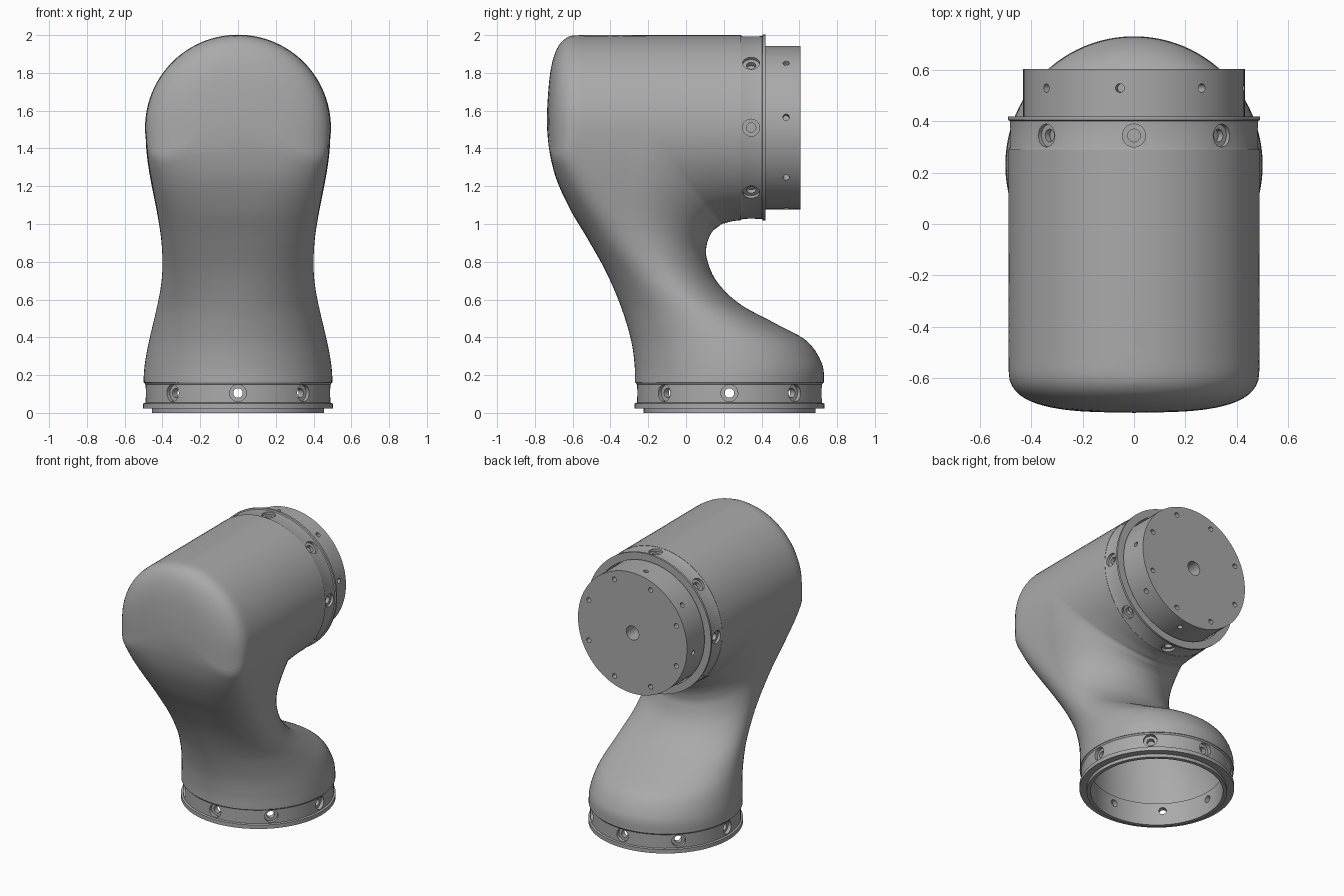
import bpy, bmesh, math
from mathutils import Matrix

cube = bpy.data.objects.get("Cube")
if cube:
    bpy.data.objects.remove(cube, do_unlink=True)

grey = bpy.data.materials.new("machined_grey")
grey.use_nodes = True
colour = (0.4, 0.4, 0.4, 1)
grey.diffuse_color = colour
grey.node_tree.nodes["Principled BSDF"].inputs["Base Color"].default_value = colour

BASE_Y, HEAD_Z, HEAD_R = 0.23, 1.51, 0.49
BASE = Matrix.Translation((0, BASE_Y, 0))
HEAD = Matrix.Translation((0, 0, HEAD_Z)) @ Matrix.Rotation(-math.pi / 2, 4, 'X')


def make_object(name, bm):
    mesh = bpy.data.meshes.new(name)
    bm.to_mesh(mesh)
    bm.free()
    obj = bpy.data.objects.new(name, mesh)
    bpy.context.collection.objects.link(obj)
    mesh.materials.append(grey)
    return obj


def activate(obj):
    bpy.ops.object.select_all(action='DESELECT')
    obj.select_set(True)
    bpy.context.view_layer.objects.active = obj


def smooth(obj):
    activate(obj)
    bpy.ops.object.shade_smooth_by_angle(angle=math.radians(32))


def apply_modifiers(obj):
    activate(obj)
    for mod in list(obj.modifiers):
        bpy.ops.object.modifier_apply(modifier=mod.name)


def revolve(bm, profile, matrix, segments):
    """Spin a closed (radius, height) profile about local z."""
    rings = [[bm.verts.new(matrix @ Matrix.Rotation(math.tau * i / segments, 4, 'Z')
                           @ Matrix.Translation((r, 0, h)).translation)
              for i in range(segments)] for r, h in profile]
    for j, (r, h) in enumerate(profile):
        k = (j + 1) % len(profile)
        if r == 0 and profile[k][0] == 0:
            continue
        for i in range(segments):
            n = (i + 1) % segments
            bm.faces.new((rings[j][i], rings[j][n], rings[k][n], rings[k][i]))


def finish(bm):
    bmesh.ops.remove_doubles(bm, verts=bm.verts, dist=0.00001)
    bmesh.ops.recalc_face_normals(bm, faces=bm.faces)
    return bm


def stepped(steps):
    """Profile of a pin made of (radius, from, to) steps."""
    points = [(0, steps[0][1])]
    for r, low, high in steps:
        points += [(r, low), (r, high)]
    return points + [(0, steps[-1][2])]


def drilled(name, profile, frame, holes):
    bm = bmesh.new()
    revolve(bm, profile, frame, 96)
    part = make_object(name, finish(bm))
    bm = bmesh.new()
    for pin, place in holes:
        revolve(bm, pin, frame @ place, 20)
    cutter = make_object(name + "_cutter", finish(bm))
    cutter.hide_render = True
    mod = part.modifiers.new("holes", 'BOOLEAN')
    mod.operation, mod.solver, mod.object = 'DIFFERENCE', 'EXACT', cutter
    apply_modifiers(part)
    bpy.data.objects.remove(cutter, do_unlink=True)
    smooth(part)
    return part


def radial(height, offset=0):
    """Eight outward-pointing places round a ring."""
    return [Matrix.Translation((0, 0, height))
            @ Matrix.Rotation(math.radians(45 * i + offset), 4, 'Z')
            @ Matrix.Rotation(math.pi / 2, 4, 'Y') for i in range(8)]


# Curved housing: rows of inner edge (y, z), outer edge (y, z), squareness
ROWS = [
    (.73, .16, -.27, .16, 2), (.72, .26, -.272, .25, 2),
    (.64, .38, -.29, .38, 2), (.47, .475, -.34, .55, 2),
    (.28, .58, -.42, .74, 2.2), (.16, .7, -.52, .92, 2.5),
    (.11, .82, -.62, 1.09, 3), (.11, .89, -.7, 1.28, 4.5),
    (.13, .945, -.735, 1.5, 8), (.15, .97, -.725, 1.75, 8),
    (.17, .985, -.695, 1.9, 8), (.19, 1, -.64, 1.98, 8),
    (.21, 1.005, -.55, 2, 8), (.245, 1.015, -.2, 2, 8), (.29, 1.02, .29, 2, 8),
]


def row_at(t):
    i = min(int(t), len(ROWS) - 2)
    f = t - i
    a, b, c, d = (ROWS[max(0, min(len(ROWS) - 1, i + k))] for k in (-1, 0, 1, 2))
    return [q + f / 2 * (r - p + f * (2 * p - 5 * q + 4 * r - s + f * (3 * (q - r) + s - p)))
            for p, q, r, s in zip(a, b, c, d)]


def half_width(z):
    def ease(t):
        t = max(0, min(1, t))
        return t * t * (3 - 2 * t)
    return 0.5 - 0.1 * ease((z - 0.16) / 0.62) + 0.09 * ease((z - 0.8) / 0.71)


def cap_limit(y, z):
    q = max(0, min(1, (-0.55 - y) / 0.185))
    r = HEAD_R * (1 - q ** 3) ** (1 / 3)
    return math.sqrt(max(0, r * r - max(0, z - HEAD_Z) ** 2))


def section(t, steps=40):
    iy, iz, oy, oz, square = row_at(t)
    square = max(2, square)
    side = []
    for k in range(steps + 1):
        s = -math.cos(math.pi * k / steps)
        y, z = iy + (oy - iy) * (s + 1) / 2, iz + (oz - iz) * (s + 1) / 2
        if s < 0:
            x = half_width((iz + oz) / 2) * math.sqrt(max(0, 1 - s * s))
        else:
            x = half_width(z) * max(0, 1 - s ** square) ** (1 / square)
        if z > HEAD_Z or y < -0.55:
            x = min(x, cap_limit(y, z))
        side.append((0 if k in (0, steps) else x, y, z))
    return side + [(-x, y, z) for x, y, z in side[-2:0:-1]]


bm = bmesh.new()
spans = (len(ROWS) - 1) * 7
loops = [[bm.verts.new(p) for p in section(i / 7)] for i in range(spans + 1)]
for a, b in zip(loops, loops[1:]):
    for k in range(len(a)):
        n = (k + 1) % len(a)
        bm.faces.new((a[k], b[k], b[n], a[n]))
housing = make_object("curved_housing", bm)
shell = housing.modifiers.new("shell", 'SOLIDIFY')
shell.thickness, shell.offset = 0.06, -1
apply_modifiers(housing)
smooth(housing)

# Mounting collars with counterbored screw holes
screw = stepped([(0.025, 0.3, 0.465), (0.045, 0.465, 0.6)])
drilled("base_collar",
        [(.43, 0), (.455, 0), (.455, .022), (.502, .022), (.502, .05),
         (.49, .054), (.49, .15), (.497, .16), (.43, .16)],
        BASE, [(screw, m) for m in radial(0.105)])
drilled("head_collar",
        [(.44, .29), (.488, .29), (.484, .3), (.484, .402), (.492, .406),
         (.492, .42), (.44, .42)],
        HEAD, [(screw, m) for m in radial(0.345)])

# Output flange with side holes, face holes and a centre bore
small = stepped([(0.017, 0.37, 0.5)])
bolt = stepped([(0.017, 0.53, 0.7)])
face = [Matrix.Rotation(math.radians(45 * i + 22.5), 4, 'Z')
        @ Matrix.Translation((0.375, 0, 0)) for i in range(8)]
drilled("output_flange", [(0, .3), (.432, .3), (.432, .605), (0, .605)], HEAD,
        [(small, m) for m in radial(0.53, -7.3)] + [(bolt, m) for m in face]
        + [(stepped([(0.05, 0.4, 0.7)]), Matrix.Identity(4))])
